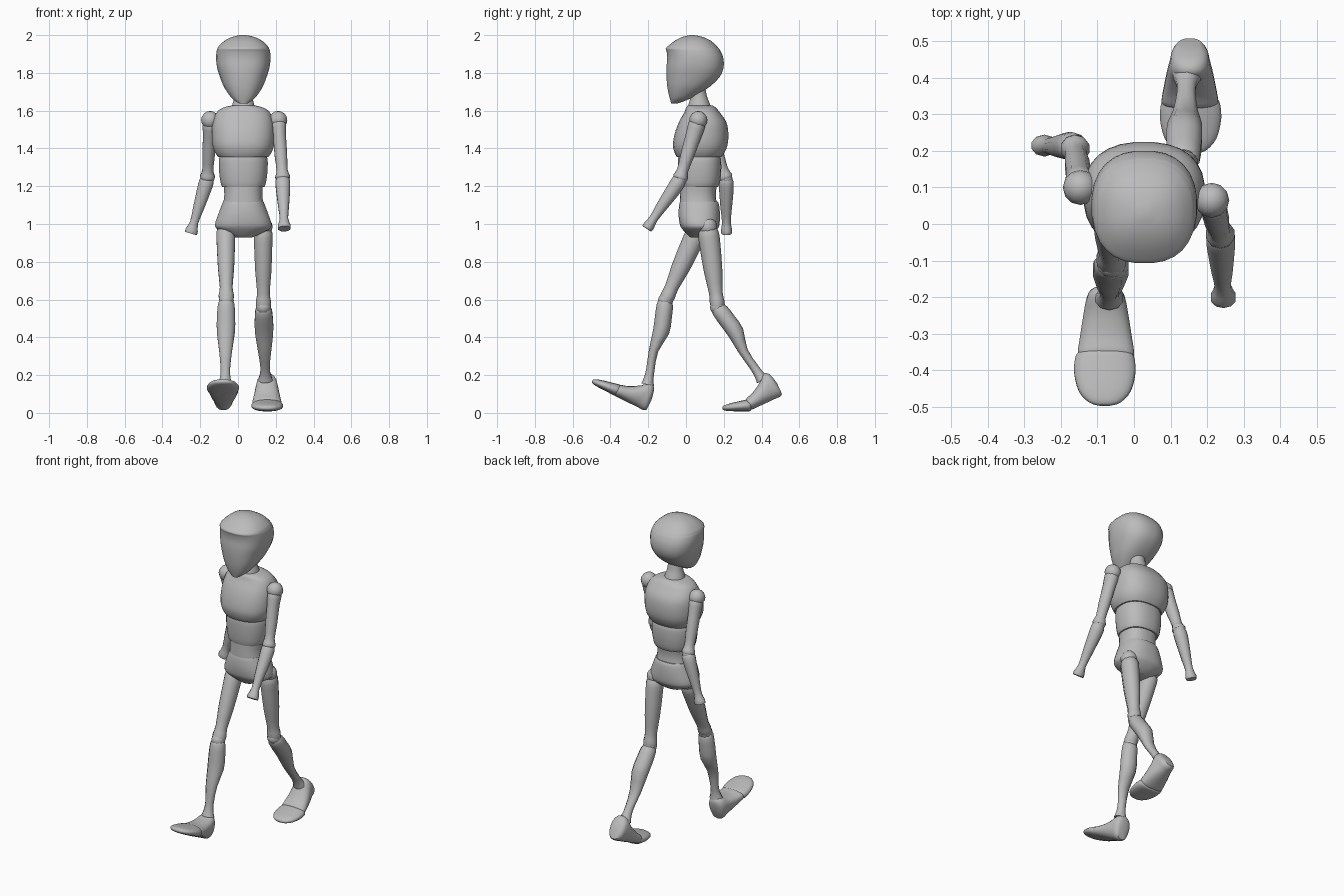
import bpy, bmesh, math
from mathutils import Vector, Matrix

cube = bpy.data.objects.get("Cube")
if cube:
    bpy.data.objects.remove(cube, do_unlink=True)

grey = bpy.data.materials.new("plain_grey")
grey.use_nodes = True
grey.diffuse_color = (0.5, 0.5, 0.5, 1)
grey.node_tree.nodes["Principled BSDF"].inputs["Base Color"].default_value = (0.5, 0.5, 0.5, 1)


def finish(name, bm):
    bmesh.ops.recalc_face_normals(bm, faces=bm.faces)
    mesh = bpy.data.meshes.new(name)
    bm.to_mesh(mesh)
    bm.free()
    mesh.materials.append(grey)
    ob = bpy.data.objects.new(name, mesh)
    bpy.context.collection.objects.link(ob)
    bpy.ops.object.select_all(action='DESELECT')
    ob.select_set(True)
    bpy.context.view_layer.objects.active = ob
    bpy.ops.object.shade_smooth_by_angle(angle=math.radians(50))


def refine(rings, steps):
    """Catmull-Rom interpolation between the given cross-sections."""
    out = []
    for i in range(len(rings) - 1):
        a, b, c, d = (rings[max(i - 1, 0)], rings[i], rings[i + 1],
                      rings[min(i + 2, len(rings) - 1)])
        for s in range(steps):
            t = s / steps
            out.append([q + t * ((r - p) + t * (2 * p - 5 * q + 4 * r - s4 + t * (3 * (q - r) + s4 - p))) / 2
                        for p, q, r, s4 in zip(a, b, c, d)])
    return out + [rings[-1]]


def loft(name, rings, frame, sides=28, steps=3, power=2.4):
    """Rings are (distance, half width, low, high) across the frame's axes."""
    bm = bmesh.new()
    loops = []
    for t, hw, lo, hi in refine(rings, steps):
        loop = []
        for k in range(sides):
            ang = 2 * math.pi * (k + 0.5) / sides
            c, s = math.cos(ang), math.sin(ang)
            u = math.copysign(abs(c) ** (2 / power), c) * hw
            v = (lo + hi) / 2 + math.copysign(abs(s) ** (2 / power), s) * (hi - lo) / 2
            loop.append(bm.verts.new(frame @ Vector((u, v, t))))
        loops.append(loop)
    for p, q in zip(loops, loops[1:]):
        for k in range(sides):
            n = (k + 1) % sides
            bm.faces.new((p[k], p[n], q[n], q[k]))
    bm.faces.new(loops[0])
    bm.faces.new(loops[-1])
    finish(name, bm)


def aim(start, direction):
    """Frame with its third axis along the direction and first axis near x."""
    d = Vector(direction).normalized()
    u = Vector((1, 0, 0))
    u = (u - d * u.dot(d)).normalized()
    v = d.cross(u)
    m = Matrix((u, v, d)).transposed().to_4x4()
    m.translation = Vector(start)
    return m


def limb(name, a, b, rings):
    a, b = Vector(a), Vector(b)
    length = (b - a).length
    loft(name, [(t * length, w, -back, front) for t, w, back, front in rings],
         aim(a, b - a), sides=10, steps=2, power=2)


def ball(name, place, radius):
    bm = bmesh.new()
    bmesh.ops.create_uvsphere(bm, u_segments=12, v_segments=8, radius=radius,
                              matrix=Matrix.Translation(place))
    finish(name, bm)


# Head, neck and trunk, stacked along z
body = Matrix.Translation((0.028, 0, 0))
loft("head", [
    (1.637, .02, -.078, -.05), (1.66, .055, -.085, .015), (1.69, .08, -.093, .07),
    (1.73, .105, -.1, .13), (1.78, .125, -.104, .18), (1.83, .14, -.104, .2),
    (1.88, .145, -.1, .198), (1.915, .142, -.104, .184), (1.928, .138, -.108, .175),
    (1.942, .13, -.096, .163), (1.97, .1, -.06, .132), (1.99, .06, -.02, .09),
    (2.0, .015, .02, .045)], body)
loft("neck", [(1.6, .066, .005, .14), (1.64, .056, .015, .125),
              (1.68, .046, .025, .11), (1.74, .044, .01, .1)], body, power=2)
loft("chest", [
    (1.628, .06, .01, .14), (1.615, .11, 0, .16), (1.59, .142, -.01, .18),
    (1.54, .162, -.038, .214), (1.48, .167, -.06, .225), (1.42, .164, -.07, .221),
    (1.38, .151, -.062, .205), (1.355, .134, -.05, .188)], body)
loft("ribs", [(1.37, .115, -.035, .17), (1.345, .129, -.043, .185), (1.28, .129, -.043, .187),
              (1.22, .121, -.038, .18), (1.195, .112, -.032, .17)], body)
loft("waist", [(1.21, .105, -.03, .165), (1.155, .101, -.032, .158),
               (1.1, .108, -.034, .165)], body)
loft("pelvis", [(1.118, .108, -.032, .168), (1.1, .115, -.037, .176), (1.05, .134, -.04, .18),
                (1.0, .15, -.034, .178), (.975, .14, -.022, .168), (.945, .085, .005, .14),
                (.928, .045, .025, .11)], body)

# Limb profiles: (share of length, half width, back, front)
thigh = [(0, .035, .04, .04), (.08, .051, .054, .054), (.2, .051, .056, .056),
         (.55, .045, .049, .049), (.82, .035, .036, .036), (.93, .042, .04, .038), (1, .04, .035, .035)]
shin = [(0, .036, .032, .032), (.05, .046, .045, .042), (.2, .051, .052, .038),
        (.37, .05, .055, .032), (.6, .036, .018, .032), (.82, .026, .02, .025),
        (.93, .03, .025, .027), (1, .04, .034, .034)]
upper_arm = [(0, .03, .03, .03), (.08, .042, .045, .045), (.25, .036, .042, .042),
             (.6, .035, .036, .036), (.85, .03, .03, .03), (.96, .041, .04, .04), (1, .037, .036, .036)]
forearm = [(0, .034, .034, .034), (.06, .041, .041, .038), (.25, .038, .04, .035),
           (.55, .03, .03, .03), (.8, .023, .023, .023), (.94, .035, .03, .03), (1, .034, .028, .028)]

# Foot profiles: (distance forward, half width, sole, top)
heel = [(0, .03, .008, .07), (.015, .048, 0, .13), (.045, .056, 0, .147), (.085, .064, 0, .112),
        (.14, .073, 0, .08), (.18, .078, 0, .067), (.188, .066, .006, .058)]
toe = [(0, .068, .006, .056), (.01, .08, 0, .065), (.055, .085, 0, .056),
       (.11, .072, .001, .043), (.142, .045, .005, .032), (.152, .02, .012, .024)]

sides = {
    "left": dict(shoulder=(.213, .065, 1.55), elbow=(.237, -.032, 1.238), hand=(.245, -.207, .975),
                 hip=(.133, .115, .985), knee=(.135, .167, .56), ankle=(.145, .405, .175),
                 heel=(.153, .512, .092), heel_way=(0, -.909, -.417),
                 toe=(.155, .345, .008), toe_way=(0, -1, 0)),
    "right": dict(shoulder=(-.147, .1, 1.55), elbow=(-.162, .21, 1.24), hand=(-.25, .215, .95),
                  hip=(-.065, .07, .985), knee=(-.062, -.108, .595), ankle=(-.068, -.203, .15),
                  heel=(-.077, -.213, .008), heel_way=(0, -.895, .447),
                  toe=(-.08, -.368, .086), toe_way=(0, -.895, .447)),
}

# Arms, legs and feet in a walking pose
for side, p in sides.items():
    ball(side + "_shoulder", p["shoulder"], .048)
    limb(side + "_upper_arm", p["shoulder"], p["elbow"], upper_arm)
    ball(side + "_elbow", p["elbow"], .036)
    limb(side + "_forearm", p["elbow"], p["hand"], forearm)
    ball(side + "_hip", p["hip"], .05)
    limb(side + "_thigh", p["hip"], p["knee"], thigh)
    ball(side + "_knee", p["knee"], .04)
    limb(side + "_shin", p["knee"], p["ankle"], shin)
    loft(side + "_heel", heel, aim(p["heel"], p["heel_way"]), sides=20, power=2.3)
    loft(side + "_toe", toe, aim(p["toe"], p["toe_way"]), sides=20, power=2.3)
